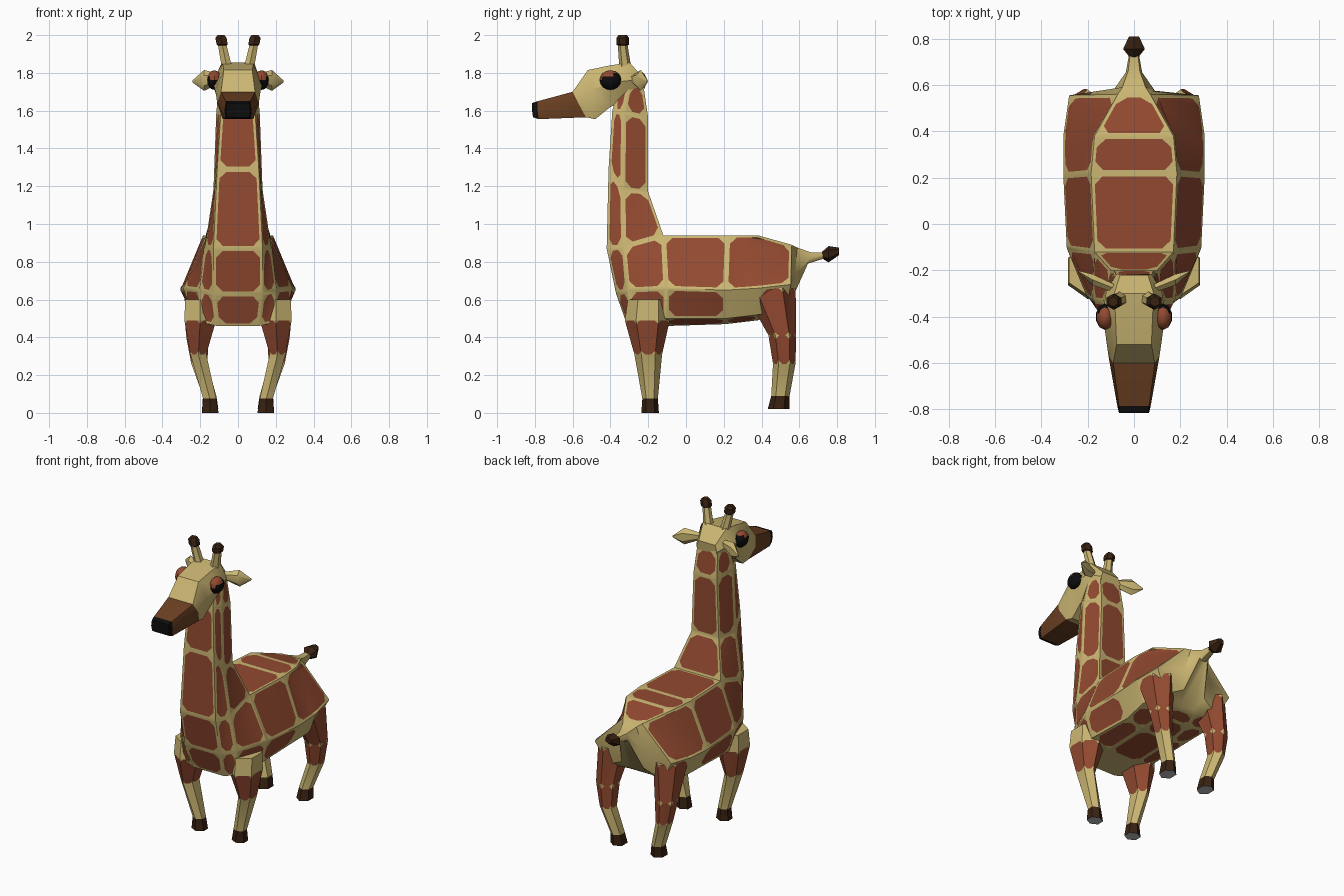
import bpy, bmesh, math
from mathutils import Vector

cube = bpy.data.objects.get("Cube")
if cube:
    bpy.data.objects.remove(cube)


def material(name, colour):
    m = bpy.data.materials.new(name)
    m.use_nodes = True
    m.diffuse_color = (*colour, 1)
    bsdf = next(n for n in m.node_tree.nodes if n.type == 'BSDF_PRINCIPLED')
    bsdf.inputs["Base Color"].default_value = (*colour, 1)
    bsdf.inputs["Roughness"].default_value = 0.8
    return m


MATS = [material("cream", (.6, .47, .17)), material("patch_brown", (.29, .068, .03)),
        material("muzzle_brown", (.15, .052, .016)), material("dark_brown", (.04, .016, .006)),
        material("black", (.004, .004, .004)), material("sole_grey", (.5, .5, .5))]
CREAM, PATCH, MUZZLE, DARK, BLACK, GREY = range(6)


def mirrored(half):
    """Close a half outline by mirroring it across x."""
    return [Vector(p) for p in half] + [Vector((-x, y, z)) for x, y, z in reversed(half)]


def oval(centre, a, b, axis='z', n=6):
    """Polygon ring around a point, facing one axis."""
    ring = []
    for k in range(n):
        t = math.tau * (k + .5) / n
        u, v = a * math.cos(t), b * math.sin(t)
        ring.append(Vector(centre) + Vector({'z': (u, v, 0), 'y': (u, 0, v), 'x': (0, u, v)}[axis]))
    return ring


def loft(bm, rings, mat, caps=(None, None)):
    """Skin rings; mat(i, j) gives a face's colour, or None for no face."""
    rows = [[bm.verts.new(p) for p in r] for r in rings]
    n = len(rows[0])
    for i in range(len(rows) - 1):
        for j in range(n):
            m, k = mat(i, j), (j + 1) % n
            if m is not None:
                bm.faces.new((rows[i][j], rows[i][k], rows[i + 1][k], rows[i + 1][j])).material_index = m
    for row, m in zip((rows[0], rows[-1]), caps):
        if m is not None:
            bm.faces.new(row).material_index = m


def chop_corners(f, cut):
    """Trim the corners of a patch and give the offcuts the coat colour."""
    corners = list(f.verts)
    for e in list(f.edges):
        a, b = e.verts
        k = min(.3, cut / max(e.calc_length(), .001))
        v = bmesh.utils.edge_split(e, a, k)[1]
        rest = next(x for x in v.link_edges if x.other_vert(v) == b)
        bmesh.utils.edge_split(rest, b, k / (1 - k))
    for c in corners:
        loop = next(l for l in f.loops if l.vert == c)
        new, _ = bmesh.utils.face_split(f, loop.link_loop_prev.vert, loop.link_loop_next.vert)
        small, f = (new, f) if c in new.verts[:] else (f, new)
        small.material_index = CREAM


def make_patches(bm, gap=.014, cut=.035):
    marked = [f for f in bm.faces if f.material_index == PATCH]
    rim = bmesh.ops.inset_individual(bm, faces=marked, thickness=gap, use_even_offset=True)["faces"]
    marked_set = set(marked)
    for f in rim:
        if f not in marked_set:
            f.material_index = CREAM
    for f in marked:
        chop_corners(f, cut)


def finish(bm, name, angle=35):
    bmesh.ops.recalc_face_normals(bm, faces=bm.faces[:])
    me = bpy.data.meshes.new(name)
    bm.to_mesh(me)
    bm.free()
    for m in MATS:
        me.materials.append(m)
    ob = bpy.data.objects.new(name, me)
    bpy.context.collection.objects.link(ob)
    bpy.ops.object.select_all(action='DESELECT')
    ob.select_set(True)
    bpy.context.view_layer.objects.active = ob
    bpy.ops.object.shade_smooth_by_angle(angle=math.radians(angle))
    return ob


# Body: chest and neck rise in one loft, the trunk and rump run back in another
bm = bmesh.new()
shoulder = [(.17, -.12, .94), (.29, -.105, .66), (.24, -.105, .5), (.11, -.105, .46)]
neck = [[(.11, -.31, .46), (.2, -.29, .48), shoulder[2]],
        [(.13, -.37, .63), (.205, -.31, .65), shoulder[1]],
        [(.13, -.42, .87), (.175, -.33, .88), shoulder[0]],
        [(.11, -.41, 1.29), (.13, -.335, 1.18), (.1, -.2, 1.17)],
        [(.09, -.39, 1.6), (.115, -.33, 1.59), (.085, -.2, 1.56)],
        [(.08, -.35, 1.74), (.1, -.3, 1.74), (.075, -.225, 1.73)]]
loft(bm, [mirrored(r) for r in neck],
     lambda i, j: None if i < 2 and j == 2 else PATCH, caps=(None, CREAM))
chest_floor = [(.11, -.31, .46), (.2, -.29, .48), shoulder[2], shoulder[3]]
bm.faces.new([bm.verts.new(p) for p in mirrored(chest_floor)])

trunk = [shoulder,
         [(.185, .22, .94), (.305, .21, .65), (.23, .21, .5), (.11, .21, .47)],
         [(.17, .38, .94), (.305, .38, .66), (.25, .38, .52), (.1, .38, .49)],
         [(.07, .56, .89), (.28, .555, .68), (.2, .53, .54), (.08, .47, .52)],
         [(.05, .59, .875), (.09, .575, .73), (.08, .56, .6), (.05, .5, .54)],
         [(.025, .66, .85), (.035, .655, .82), (.03, .65, .8), (.015, .645, .79)],
         [(.015, .74, .85), (.02, .74, .84), (.02, .74, .83), (.015, .74, .82)]]


def trunk_colour(i, j):
    side = min(j, 6 - j)
    if i > 2 or (i == 1 and side == 1):
        return CREAM
    return PATCH


loft(bm, [mirrored(r) for r in trunk], trunk_colour, caps=(None, CREAM))
bmesh.ops.remove_doubles(bm, verts=bm.verts[:], dist=.001)
bmesh.ops.recalc_face_normals(bm, faces=bm.faces[:])
# one large patch on each haunch
haunch = [e for e in bm.edges if all(abs(v.co.y - .38) < .01 and v.co.z > .6 for v in e.verts)
          and abs(e.verts[0].co.z - e.verts[1].co.z) > .1]
bmesh.ops.dissolve_edges(bm, edges=haunch, use_verts=False)
make_patches(bm)
finish(bm, "body", 40)

# Legs: rows of x, y, z, half width, half depth
front = [(.2, -.2, .6, .085, .1), (.2, -.205, .49, .09, .11), (.21, -.2, .31, .045, .068),
         (.15, -.19, .075, .037, .038), (.147, -.19, .0, .047, .043)]
hind = [(.2, .44, .66, .09, .13), (.215, .51, .41, .065, .068), (.205, .52, .26, .045, .055),
        (.15, .5, .09, .038, .045), (.147, .49, .02, .046, .053)]
for side, s in (("left", 1), ("right", -1)):
    for end, rows, spotted in (("front", front, (1,)), ("hind", hind, (0, 1))):
        bm = bmesh.new()
        rings = [oval((s * x, y, z), a * 1.08, b * 1.08) for x, y, z, a, b in rows]
        loft(bm, rings, lambda i, j: DARK if i == 3 else PATCH if i in spotted else CREAM,
             caps=(CREAM, GREY))
        make_patches(bm, .008, .02)
        finish(bm, f"{side}_{end}_leg")

# Head: nose tip, muzzle, brow, skull and nape
head = [[(.06, -.815, 1.64), (.065, -.815, 1.6), (.06, -.81, 1.565)],
        [(.065, -.785, 1.65), (.072, -.785, 1.6), (.068, -.78, 1.555)],
        [(.09, -.6, 1.7), (.11, -.57, 1.64), (.085, -.53, 1.565)],
        [(.075, -.52, 1.815), (.12, -.5, 1.71), (.08, -.48, 1.555)],
        [(.08, -.4, 1.84), (.135, -.39, 1.75), (.085, -.4, 1.62)],
        [(.085, -.3, 1.855), (.12, -.29, 1.76), (.08, -.3, 1.66)],
        [(.06, -.22, 1.77), (.075, -.215, 1.73), (.06, -.23, 1.69)]]
bm = bmesh.new()
loft(bm, [mirrored(r) for r in head],
     lambda i, j: BLACK if i == 0 else MUZZLE if i == 1 else CREAM, caps=(BLACK, CREAM))
finish(bm, "head", 40)

for side, s in (("left", 1), ("right", -1)):
    # Horn with a dark knob
    bm = bmesh.new()
    loft(bm, [oval((s * x, y, z), r, r) for x, y, z, r in
              ((.05, -.32, 1.8, .04), (.065, -.325, 1.86, .03), (.083, -.335, 1.945, .026),
               (.084, -.335, 1.95, .034), (.09, -.335, 1.985, .034), (.09, -.335, 2, .022))],
         lambda i, j: DARK if i > 1 else CREAM, caps=(CREAM, DARK))
    finish(bm, f"{side}_horn")

    # Leaf-shaped ear
    bm = bmesh.new()
    loft(bm, [oval((s * x, y, z), a, b, 'x', 6) for x, y, z, a, b in
              ((.08, -.28, 1.77, .02, .02), (.18, -.24, 1.76, .028, .055),
               (.24, -.205, 1.755, .004, .006))],
         lambda i, j: CREAM, caps=(CREAM, CREAM))
    finish(bm, f"{side}_ear")

    # Eye with a brown lid
    bm = bmesh.new()
    bmesh.ops.create_uvsphere(bm, u_segments=10, v_segments=8, radius=1)
    for f in bm.faces:
        c = f.calc_center_median()
        f.material_index = PATCH if c.z - .3 * c.y > .45 else BLACK
    for v in bm.verts:
        v.co = Vector((s * .125 + v.co.x * .04, -.4 + v.co.y * .057, 1.762 + v.co.z * .052))
    finish(bm, f"{side}_eye")

# Tail tuft
bm = bmesh.new()
loft(bm, [oval((0, y, z), r, r * .8, 'y') for y, z, r in
          ((.72, .835, .022), (.755, .84, .054), (.81, .855, .025))],
     lambda i, j: DARK, caps=(DARK, DARK))
finish(bm, "tail_tuft")
